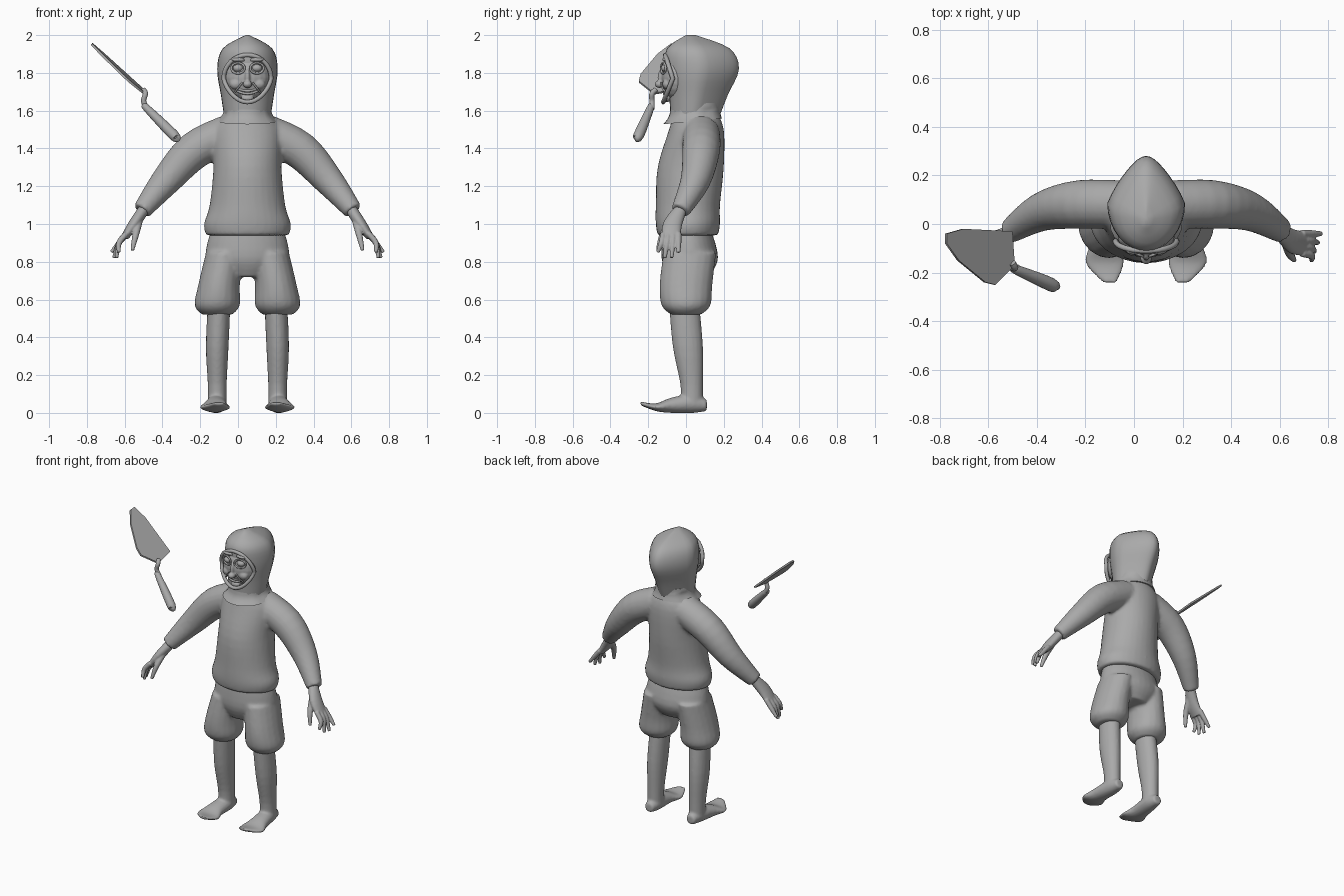
import bpy, bmesh, math
from mathutils import Vector, Matrix

if "Cube" in bpy.data.objects:
    bpy.data.objects.remove(bpy.data.objects["Cube"])

CENTRE = .05  # the body stands slightly to its own left
Y, Z = Vector((0, 1, 0)), Vector((0, 0, 1))
SIDES = {"left": 1, "right": -1}

grey = bpy.data.materials.new("plain grey")
grey.use_nodes = True
grey.diffuse_color = (.4, .4, .4, 1)
grey.node_tree.nodes["Principled BSDF"].inputs["Base Color"].default_value = grey.diffuse_color


def smooth_path(rows, steps=4):
    """Run a soft curve through every row of numbers."""
    rows = [Vector(row) for row in rows]
    result = []
    for i in range(len(rows) - 1):
        before, start = rows[max(i - 1, 0)], rows[i]
        end, after = rows[i + 1], rows[min(i + 2, len(rows) - 1)]
        for step in range(steps):
            t = step / steps
            leave, arrive = (end - before) / 2, (after - start) / 2
            result.append(start + leave * t + (3 * (end - start) - 2 * leave - arrive) * t ** 2
                          + (2 * (start - end) + leave + arrive) * t ** 3)
    return result + [rows[-1]]


def loft(bm, rings, side=1, across=Y, along=None, sides=20, point=0):
    """Skin rings (x, y, z, radius, optional radius across)."""
    rings = smooth_path([ring if len(ring) == 5 else (*ring, ring[-1]) for ring in rings])
    centres = [Vector(ring[:3]) for ring in rings]
    loops = []
    for i, centre in enumerate(centres):
        ahead = along or (centres[min(i + 1, len(rings) - 1)] - centres[max(i - 1, 0)]).normalized()
        v = (across - ahead * across.dot(ahead)).normalized()
        u = v.cross(ahead)
        loop = []
        for k in range(sides):
            angle = math.tau * k / sides
            taper = 1 - point * max(0, math.sin(angle))
            spot = centre + u * rings[i][3] * math.cos(angle) * taper + v * rings[i][4] * math.sin(angle)
            loop.append(bm.verts.new((spot.x * side, spot.y, spot.z)))
        loops.append(loop)
    for low, high in zip(loops, loops[1:]):
        for k in range(sides):
            bm.faces.new((low[k - 1], low[k], high[k], high[k - 1]))
    bm.faces.new(loops[0])
    bm.faces.new(loops[-1])


def trunk(bm, profile, **options):
    """Stack level rings given as (height, half width, front, back)."""
    rings = [(0, (front + back) / 2, height, width, (back - front) / 2)
             for height, width, front, back in profile]
    loft(bm, rings, along=Z, sides=32, **options)


def ball(bm, centre, size):
    matrix = Matrix.Translation(centre) @ Matrix.Diagonal((*size, 1))
    bmesh.ops.create_uvsphere(bm, u_segments=20, v_segments=12, radius=1, matrix=matrix)


def finish(name, bm, voxel=None, offset=CENTRE):
    bmesh.ops.recalc_face_normals(bm, faces=bm.faces[:])
    mesh = bpy.data.meshes.new(name)
    bm.to_mesh(mesh)
    bm.free()
    mesh.materials.append(grey)
    mesh.shade_smooth()
    mesh.set_sharp_from_angle(angle=math.radians(50))
    part = bpy.data.objects.new(name, mesh)
    part.location.x = offset
    bpy.context.collection.objects.link(part)
    if voxel:  # melt overlapping volumes into one soft surface
        melt = part.modifiers.new("melt", "REMESH")
        melt.mode, melt.voxel_size, melt.use_smooth_shade = "VOXEL", voxel, True
        soften = part.modifiers.new("soften", "SMOOTH")
        soften.factor, soften.iterations = .5, 3


def cord(name, points, radius, closed=False):
    curve = bpy.data.curves.new(name, "CURVE")
    curve.dimensions, curve.bevel_depth, curve.bevel_resolution = "3D", radius, 2
    spline = curve.splines.new("POLY")
    spline.points.add(len(points) - 1)
    for target, point in zip(spline.points, points):
        target.co = (*point, 1)
    spline.use_cyclic_u = closed
    curve.materials.append(grey)
    part = bpy.data.objects.new(name, curve)
    part.location.x = CENTRE
    bpy.context.collection.objects.link(part)


# Sweater: trunk and both sleeves
bm = bmesh.new()
trunk(bm, [(.94, .22, -.15, .17), (1, .23, -.16, .18), (1.1, .2, -.16, .18), (1.3, .18, -.15, .2),
           (1.5, .18, -.09, .2), (1.6, .1, -.06, .16)])
for side in SIDES.values():
    loft(bm, [(.1, .08, 1.48, .1), (.28, .08, 1.39, .1), (.43, .05, 1.23, .08), (.56, -.03, 1.07, .05)], side)
finish("sweater", bm, .012)

# Shorts: hips and gathered legs
bm = bmesh.new()
trunk(bm, [(.72, .12, -.09, .12), (.82, .22, -.13, .17), (.98, .19, -.12, .13)])
for side in SIDES.values():
    loft(bm, [(.16, 0, .52, .08), (.16, 0, .57, .12, .13), (.15, 0, .68, .11, .14), (.12, .02, .85, .1, .14)],
         side, along=Z)
finish("shorts", bm, .011)

for label, side in SIDES.items():
    # Bare leg with a foot curling up at the toes
    bm = bmesh.new()
    loft(bm, [(.16, .03, .04, .05, .06), (.16, .03, .15, .05, .06), (.16, .01, .35, .06, .08),
              (.15, -.01, .58, .06, .08)], side, along=Z)
    loft(bm, [(.16, .11, .04, .03), (.16, .04, .05, .05), (.17, -.08, .04, .06, .04),
              (.17, -.16, .03, .08, .02), (.15, -.24, .05, .03, .01)], side, across=Z, along=-Y)
    finish(label + "_leg", bm, .008)

    # Hand: palm, four fanned fingers and a thumb
    bm = bmesh.new()
    loft(bm, [(.54, -.02, 1.09, .03), (.6, -.07, 1, .03, .05), (.65, -.08, .93, .02, .05)], side)
    for finger in range(4):
        spread = finger / 3
        tip_height = .85 if finger in (0, 3) else .82
        loft(bm, [(.64, -.04 - .08 * spread, .95, .016), (.68, -.04 - .09 * spread, .9, .015),
                  (.72 - .04 * spread, -.04 - .11 * spread, tip_height, .01)], side)
    loft(bm, [(.57, -.06, 1.03, .02), (.59, -.12, .95, .018), (.61, -.15, .86, .01)], side)
    finish(label + "_hand", bm, .005)

# Hood, drawn to a blunt point behind
bm = bmesh.new()
trunk(bm, [(1.55, .12, -.08, .17), (1.68, .14, -.09, .22), (1.82, .16, -.11, .28),
           (1.93, .13, -.1, .23), (2, .01, 0, .05)], point=.45)
finish("hood", bm)

# Pleated collar, lower in front
bm = bmesh.new()
trunk(bm, [(1.54, .16, -.12, .19), (1.58, .13, -.09, .18), (1.64, .12, -.08, .18)])
for vert in bm.verts:
    if vert.co.z < 1.6:
        pleat = math.cos(8 * math.atan2(vert.co.y, vert.co.x))
        vert.co.x *= 1 - .06 * max(0, pleat)
        vert.co.z += vert.co.y / 10
finish("collar", bm)

# Face with nose, chin, cheeks and brows
bm = bmesh.new()
ball(bm, (0, -.05, 1.775), (.118, .08, .125))
ball(bm, (0, -.14, 1.74), (.024, .026, .02))
ball(bm, (0, -.13, 1.775), (.014, .02, .045))
ball(bm, (0, -.1, 1.665), (.034, .02, .02))
for side in SIDES.values():
    ball(bm, (side * .06, -.1, 1.74), (.034, .025, .028))
    ball(bm, (side * .05, -.11, 1.87), (.036, .016, .012))
finish("face", bm, .005)

# Rolled edge of the hood, eyes, lids and smile
circle = [(math.cos(math.tau * k / 32), math.sin(math.tau * k / 32)) for k in range(32)]
cord("hood_rim", [(.126 * c * (1 + .2 * min(0, s)), -.07 - .04 * abs(s) + .01 * min(0, s), 1.77 + .125 * s)
                  for c, s in circle], .012, True)
for label, side in SIDES.items():
    bm = bmesh.new()
    ball(bm, (side * .05, -.11, 1.825), (.027, .022, .02))
    finish(label + "_eye", bm)
    cord(label + "_eyelids", [(side * (.05 + .035 * c), -.12 + .012 * c, 1.825 + .028 * s)
                              for c, s in circle], .006, True)
    cord(label + "_cheek_fold", [(side * x, y, z) for x, y, z in
                                 smooth_path([(.026, -.13, 1.75), (.05, -.125, 1.72), (.065, -.11, 1.7)])], .005)
for name, height in {"upper_lip": 1.705, "lower_lip": 1.69}.items():
    cord(name, [(.055 * t, -.115 + .015 * t * t, height + .015 * t * t)
                for t in (k / 6 for k in range(-6, 7))], .007)

# Trowel floating beside the head: sloping blade, bent neck, grip
bm = bmesh.new()
outline = [(-.77, -.04), (-.7, -.02), (-.5, -.03), (-.49, -.17), (-.57, -.25), (-.61, -.24), (-.72, -.15), (-.77, -.08)]
blade = bm.faces.new([bm.verts.new((x, y, 1.27 - .9 * x + .1 * y)) for x, y in outline])
for part in bmesh.ops.extrude_face_region(bm, geom=[blade])["geom"]:
    if isinstance(part, bmesh.types.BMVert):
        part.co -= Vector((.008, 0, .009))
finish("trowel_blade", bm, offset=0)

bm = bmesh.new()
loft(bm, [(-.5, -.16, 1.71, .014), (-.49, -.18, 1.69, .014), (-.5, -.18, 1.65, .014), (-.48, -.18, 1.61, .014)])
finish("trowel_neck", bm, offset=0)

bm = bmesh.new()
loft(bm, [(-.5, -.18, 1.63, .012), (-.48, -.19, 1.61, .02), (-.34, -.25, 1.47, .028), (-.32, -.27, 1.45, .012)])
finish("trowel_grip", bm, offset=0)
